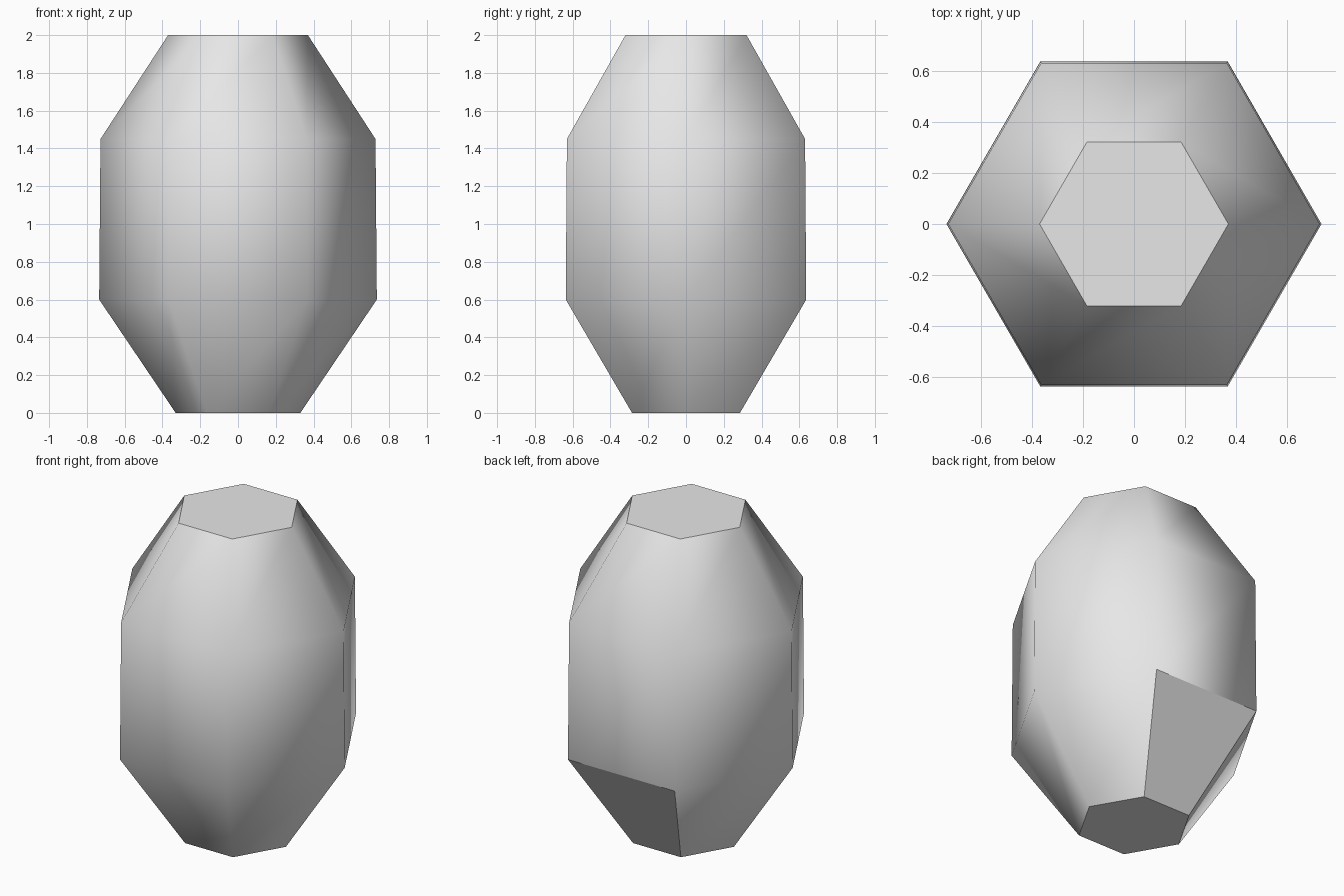
import bpy
import bmesh
from math import cos, sin, pi

SIDES = 6
# Profile of the barrel: (corner radius, height)
PROFILE = [(0.33, 0.0), (0.735, 0.6), (0.728, 1.45), (0.37, 2.0)]

cube = bpy.data.objects.get("Cube")
if cube:
    bpy.data.objects.remove(cube, do_unlink=True)

# Single plain grey
grey = bpy.data.materials.new("light_grey")
grey.use_nodes = True
colour = (0.8, 0.8, 0.8, 1.0)
grey.diffuse_color = colour
grey.node_tree.nodes["Principled BSDF"].inputs["Base Color"].default_value = colour

bm = bmesh.new()


def ring(radius, height):
    """Hexagonal ring with corners on the x axis."""
    angles = [2 * pi * i / SIDES for i in range(SIDES)]
    return [bm.verts.new((radius * cos(a), radius * sin(a), height)) for a in angles]


rings = [ring(r, z) for r, z in PROFILE]

# Smooth walls between neighbouring rings
for low, high in zip(rings, rings[1:]):
    for i in range(SIDES):
        j = (i + 1) % SIDES
        wall = bm.faces.new((low[i], low[j], high[j], high[i]))
        wall.smooth = True

# End faces, turned inward so their shading reads as dished
for loop in (rings[0], rings[-1][::-1]):
    end = bm.faces.new(loop)
    end.smooth = True

# Flat panel on the lower back
bm.normal_update()
for face in bm.faces:
    if face.normal.y > 0.8 and face.normal.z < -0.2:
        face.smooth = False

mesh = bpy.data.meshes.new("barrel_body")
bm.to_mesh(mesh)
bm.free()
mesh.materials.append(grey)
body = bpy.data.objects.new("barrel_body", mesh)
bpy.context.collection.objects.link(body)
